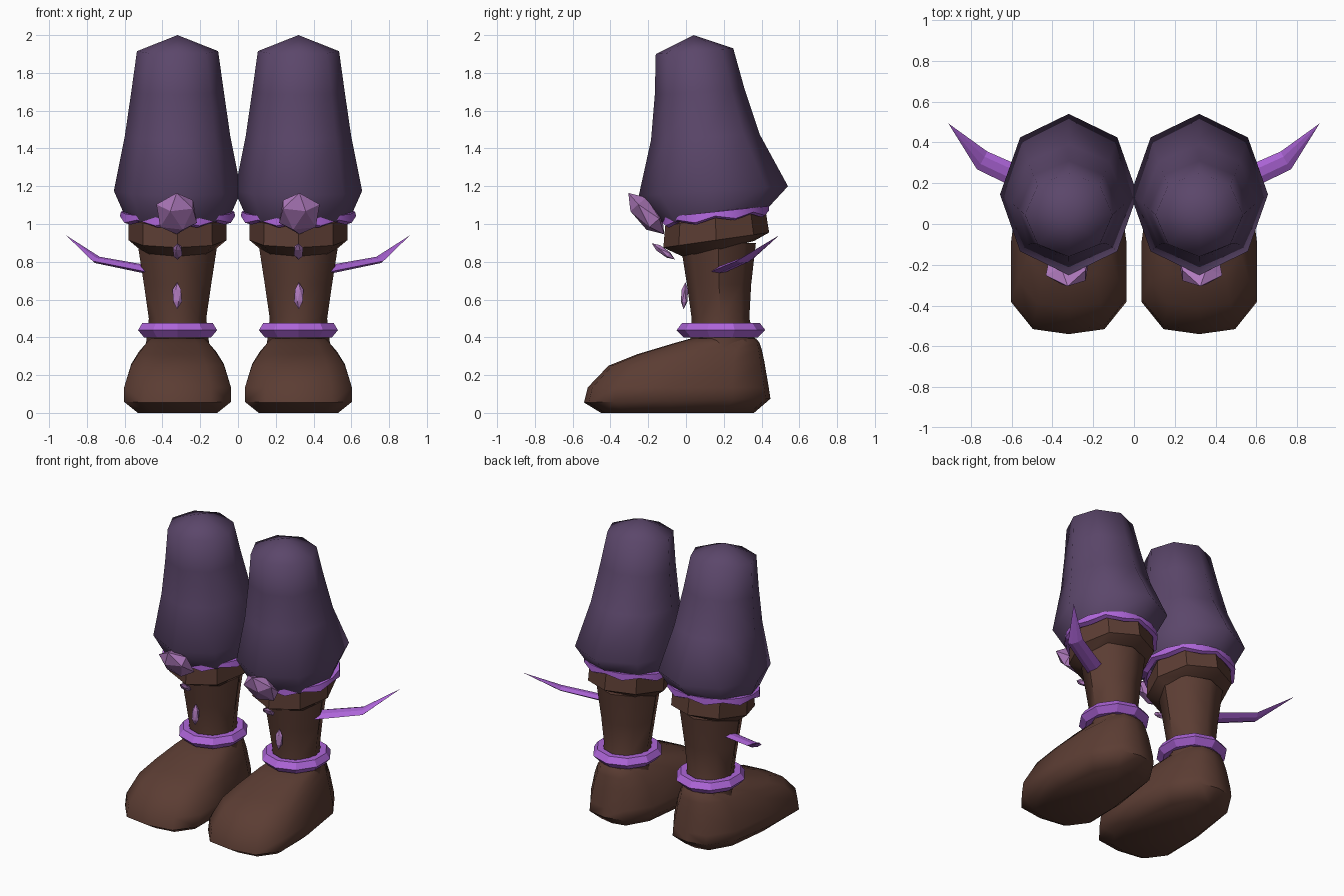
import bpy, bmesh, math
from mathutils import Vector, Matrix

if "Cube" in bpy.data.objects:
    bpy.data.objects.remove(bpy.data.objects["Cube"])

CX = 0.32  # centre line of each leg


def material(name, rgb):
    m = bpy.data.materials.new(name)
    m.diffuse_color = (*rgb, 1)
    m.use_nodes = True
    m.node_tree.nodes["Principled BSDF"].inputs["Base Color"].default_value = m.diffuse_color
    return m


PURPLE_CLOTH = material("dark_purple_cloth", (0.105, 0.062, 0.145))
LEATHER = material("brown_leather", (0.105, 0.046, 0.033))
BAND = material("bright_purple", (0.42, 0.13, 0.69))
GEM = material("pale_violet_gem", (0.44, 0.20, 0.52))


def finish(name, bm, mat, angle=None):
    """Turn a mesh of one leg into an object mirrored to the other leg."""
    bmesh.ops.recalc_face_normals(bm, faces=bm.faces)
    mesh = bpy.data.meshes.new(name)
    bm.to_mesh(mesh)
    bm.free()
    mesh.materials.append(mat)
    ob = bpy.data.objects.new(name, mesh)
    bpy.context.collection.objects.link(ob)
    if angle:
        bpy.ops.object.select_all(action='DESELECT')
        ob.select_set(True)
        bpy.context.view_layer.objects.active = ob
        bpy.ops.object.shade_smooth_by_angle(angle=math.radians(angle))
    mod = ob.modifiers.new("other_leg", 'MIRROR')
    mod.use_mirror_merge = False
    return ob


def skin(rings, loop=False):
    """Bridge rings of points with quads; cap the ends unless looped."""
    bm = bmesh.new()
    vs = [[bm.verts.new(p) for p in r] for r in rings]
    n, k = len(vs[0]), len(vs)
    for i in range(k if loop else k - 1):
        a, b = vs[i], vs[(i + 1) % k]
        for j in range(n):
            bm.faces.new((a[j], a[(j + 1) % n], b[(j + 1) % n], b[j]))
    if not loop:
        bm.faces.new(vs[0])
        bm.faces.new(vs[-1])
    bmesh.ops.remove_doubles(bm, verts=bm.verts, dist=1e-4)
    return bm


def ngon(n):
    return [(math.sin(2 * math.pi * i / n), -math.cos(2 * math.pi * i / n))
            for i in range(n)]


def ring(outline, z, front, back, rx, tilt=0.0, wave=0.0):
    """Outline scaled to half width rx and the y range; tilt raises the back."""
    cy, ry = (front + back) / 2, (back - front) / 2
    return [(CX + x * rx, cy + y * ry, z + y * tilt / 2 + wave * (-1) ** i)
            for i, (x, y) in enumerate(outline)]


OCT = ngon(8)

# Baggy trouser legs: z, front, back, half width, tilt, hem wave
finish("trouser_leg", skin([ring(OCT, *r) for r in (
    (1.08, -0.06, 0.36, 0.23, 0.05),
    (1.04, -0.14, 0.43, 0.28, 0.07, 0.006),
    (1.175, -0.25, 0.54, 0.337, 0.05),
    (1.46, -0.185, 0.39, 0.28, 0.03),
    (1.70, -0.165, 0.31, 0.245, 0.03),
    (1.915, -0.16, 0.25, 0.215, 0.03),
    (2.0, 0.04, 0.04, 0.0))]), PURPLE_CLOTH, 70)

# Scalloped trim under the hem
SIXTEEN = ngon(16)
finish("hem_trim", skin([ring(SIXTEEN, *r) for r in (
    (1.02, -0.11, 0.42, 0.27, 0.06, 0.012),
    (1.03, -0.13, 0.44, 0.305, 0.06, 0.012),
    (1.065, -0.13, 0.44, 0.30, 0.06),
    (1.065, -0.08, 0.38, 0.24, 0.06))], loop=True), BAND, 30)

# Turned-over boot cuff, tilted up toward the back
finish("boot_cuff", skin([ring(OCT, *r) for r in (
    (0.865, 0.0, 0.36, 0.20, 0.09),
    (0.915, -0.12, 0.44, 0.26, 0.08),
    (1.035, -0.11, 0.42, 0.258, 0.09),
    (1.06, -0.05, 0.38, 0.21, 0.05))]), LEATHER, 30)

# Boot shaft
finish("boot_shaft", skin([ring(OCT, *r) for r in (
    (0.34, 0.02, 0.38, 0.17),
    (0.50, 0.03, 0.335, 0.152),
    (0.68, 0.005, 0.345, 0.178),
    (0.90, -0.03, 0.37, 0.212))]), LEATHER, 45)

# Rounded foot, broad at the toe and narrower at the heel
HALF = [(0.62, -0.95), (1, -0.68), (1, -0.1), (0.84, 0.6), (0.45, 0.95)]
FOOT = [(0, -1)] + HALF + [(0, 1)] + [(-x, y) for x, y in reversed(HALF)]
finish("boot_foot", skin([ring(FOOT, *r) for r in (
    (0.0, -0.45, 0.36, 0.21),
    (0.065, -0.54, 0.447, 0.283, 0.02),
    (0.135, -0.52, 0.438, 0.283),
    (0.26, -0.41, 0.415, 0.245, 0.02),
    (0.325, -0.26, 0.40, 0.205, 0.03),
    (0.37, -0.06, 0.39, 0.165),
    (0.395, 0.03, 0.37, 0.14))]), LEATHER, 50)

# Bevelled ankle band
TEN = ngon(10)
finish("ankle_band", skin([ring(TEN, *r) for r in (
    (0.398, -0.01, 0.38, 0.185),
    (0.438, -0.05, 0.42, 0.22),
    (0.477, -0.02, 0.39, 0.195),
    (0.477, 0.02, 0.35, 0.15),
    (0.398, 0.02, 0.35, 0.15))], loop=True), BAND)


# Faceted gems down the front: position, half sizes, lean
def gem(name, pos, size, lean):
    bm = bmesh.new()
    bmesh.ops.create_icosphere(bm, subdivisions=1, radius=1)
    bmesh.ops.transform(bm, verts=bm.verts, matrix=(
        Matrix.Translation(pos) @ Matrix.Rotation(math.radians(lean), 4, 'X')
        @ Matrix.Diagonal((*size, 1))))
    finish(name, bm, GEM)


gem("knee_gem", (0.325, -0.21, 1.055), (0.12, 0.065, 0.145), 41)
gem("cuff_gem", (0.32, -0.12, 0.855), (0.028, 0.02, 0.075), 55)
gem("shin_gem", (0.322, -0.008, 0.62), (0.028, 0.02, 0.072), -4)

# Bent side spike: centre, width direction, half thickness; ends in a point
spike = []
for centre, width, thick in (((0.46, 0.18, 0.755), (-0.015, 0.055, 0.01), 0.018),
                             ((0.745, 0.312, 0.81), (-0.025, 0.044, 0.006), 0.014),
                             ((0.91, 0.493, 0.94), (0, 0, 0), 0)):
    c, w, t = Vector(centre), Vector(width), Vector((-0.2, 0, 1)) * thick
    spike.append([c + w, c + w * 0.4 + t, c - w * 0.4 + t,
                  c - w, c - w * 0.4 - t, c + w * 0.4 - t])
finish("side_spike", skin(spike), BAND)
